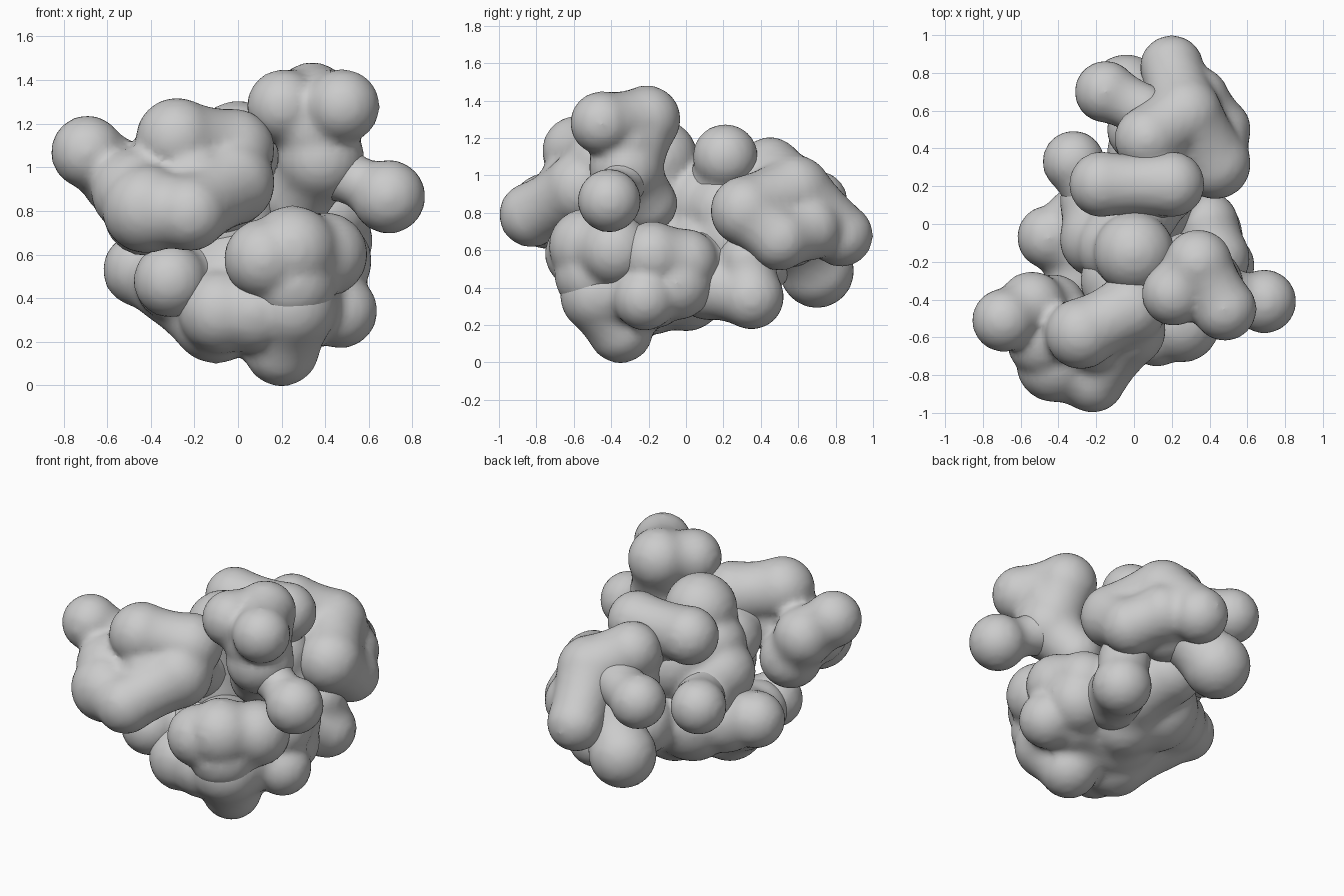
import bpy, bmesh
from mathutils import Vector, Matrix


def blob(name, balls, pinch=0.35):
    """Fuse balls (x, y, z, radius) into one lumpy skin; each ball necks into its nearest earlier one."""
    bm = bmesh.new()

    def ball(c, r):
        bmesh.ops.create_icosphere(bm, subdivisions=3, radius=r + 0.006, matrix=Matrix.Translation(c))

    done = []
    for x, y, z, r in balls:
        c = Vector((x, y, z))
        ball(c, r)
        if done:
            p, pr = min(done, key=lambda d: (d[0] - c).length)
            for i in range(1, 6):
                t = i / 6
                # neck is pinched in the middle
                ball(c.lerp(p, t), (r + (pr - r) * t) * (1 - pinch * t * (1 - t)))
        done.append((c, r))
    me = bpy.data.meshes.new(name)
    bm.to_mesh(me)
    bm.free()
    ob = bpy.data.objects.new(name, me)
    bpy.context.collection.objects.link(ob)
    rm = ob.modifiers.new("fuse", 'REMESH')
    rm.mode = 'VOXEL'
    rm.voxel_size = 0.025
    rm.use_smooth_shade = True
    sm = ob.modifiers.new("soften", 'SMOOTH')
    sm.factor = 0.5
    sm.iterations = 4
    return ob


# Heavy lower mass with the foot underneath
blob("lower_body", [
    (0.0, -0.2, 0.45, 0.30), (-0.1, -0.3, 0.31, 0.205), (-0.3, -0.15, 0.47, 0.19),
    (-0.45, -0.07, 0.53, 0.165), (0.08, 0.0, 0.37, 0.20), (0.3, -0.2, 0.42, 0.24),
    (0.38, 0.0, 0.54, 0.17), (0.43, -0.18, 0.57, 0.18), (0.25, -0.47, 0.36, 0.20),
    (-0.08, -0.45, 0.34, 0.19), (0.2, -0.35, 0.17, 0.17), (0.47, -0.22, 0.34, 0.165),
    (-0.1, 0.07, 0.5, 0.25), (0.15, 0.13, 0.5, 0.25), (-0.3, -0.3, 0.47, 0.17),
    (-0.28, 0.0, 0.52, 0.2), (0.08, -0.46, 0.34, 0.19), (0.05, 0.38, 0.55, 0.19),
    (0.38, -0.05, 0.42, 0.19),
], 0.2)
blob("front_bulge", [
    (0.25, -0.53, 0.62, 0.20), (0.12, -0.57, 0.58, 0.18), (0.40, -0.38, 0.60, 0.19),
    (0.15, -0.35, 0.55, 0.2), (0.25, -0.5, 0.47, 0.2),
])
blob("side_knob", [(-0.31, -0.45, 0.48, 0.165), (-0.2, -0.3, 0.47, 0.17)])

# Central column and the crossbar on top
blob("core_column", [
    (-0.05, -0.15, 0.72, 0.24), (0.0, -0.15, 1.09, 0.21), (-0.1, -0.12, 0.9, 0.2),
    (-0.19, -0.08, 0.76, 0.2), (0.02, 0.1, 0.85, 0.23), (0.14, 0.2, 0.82, 0.2),
    (0.2, 0.27, 0.65, 0.2), (0.1, 0.1, 0.6, 0.22), (-0.22, 0.12, 0.7, 0.17),
], 0.25)
blob("top_crossbar", [(-0.17, 0.21, 1.10, 0.17), (0.2, 0.21, 1.10, 0.17), (0.1, 0.2, 0.97, 0.18)])
blob("left_knob", [(-0.32, 0.33, 0.73, 0.16), (-0.2, 0.12, 0.72, 0.15)])

# Front left cluster
blob("front_left_cluster", [
    (-0.03, -0.56, 0.93, 0.195), (-0.02, -0.45, 1.08, 0.185), (-0.28, -0.58, 1.13, 0.185),
    (-0.22, -0.825, 0.79, 0.17), (-0.42, -0.74, 0.81, 0.20), (-0.48, -0.62, 0.89, 0.19),
    (-0.54, -0.43, 0.95, 0.175), (-0.69, -0.51, 1.07, 0.163), (-0.2, -0.6, 0.92, 0.2),
    (-0.43, -0.45, 0.78, 0.18),
])
blob("left_neck", [(-0.08, -0.3, 0.88, 0.2), (-0.05, -0.5, 0.95, 0.19)])

# Front right cluster
blob("front_right_cluster", [
    (0.38, -0.32, 1.04, 0.195), (0.34, -0.21, 1.30, 0.177), (0.21, -0.37, 1.28, 0.165),
    (0.48, -0.45, 1.28, 0.165), (0.36, -0.32, 1.18, 0.2), (0.27, -0.2, 0.85, 0.15),
])
blob("right_knob", [(0.69, -0.41, 0.865, 0.165), (0.45, -0.33, 0.98, 0.13)], 0.9)

# Rear cluster
blob("rear_cluster", [
    (0.07, 0.45, 1.03, 0.17), (0.27, 0.58, 0.91, 0.195), (0.43, 0.32, 0.81, 0.185),
    (0.45, 0.5, 0.66, 0.165), (0.2, 0.83, 0.68, 0.165), (0.33, 0.66, 0.72, 0.17),
    (0.15, 0.4, 0.83, 0.2), (0.1, 0.33, 1.0, 0.16), (0.2, 0.55, 0.7, 0.19),
    (0.03, 0.5, 0.74, 0.17),
], 0.25)
blob("rear_left_knob", [(-0.15, 0.70, 0.86, 0.16), (0.05, 0.6, 0.88, 0.14)])
blob("rear_lower_lobe", [(-0.04, 0.70, 0.49, 0.195), (0.12, 0.6, 0.68, 0.18)])
blob("rear_right_foot", [(0.385, 0.35, 0.35, 0.17), (0.25, 0.12, 0.42, 0.19), (0.35, 0.33, 0.55, 0.15)])
